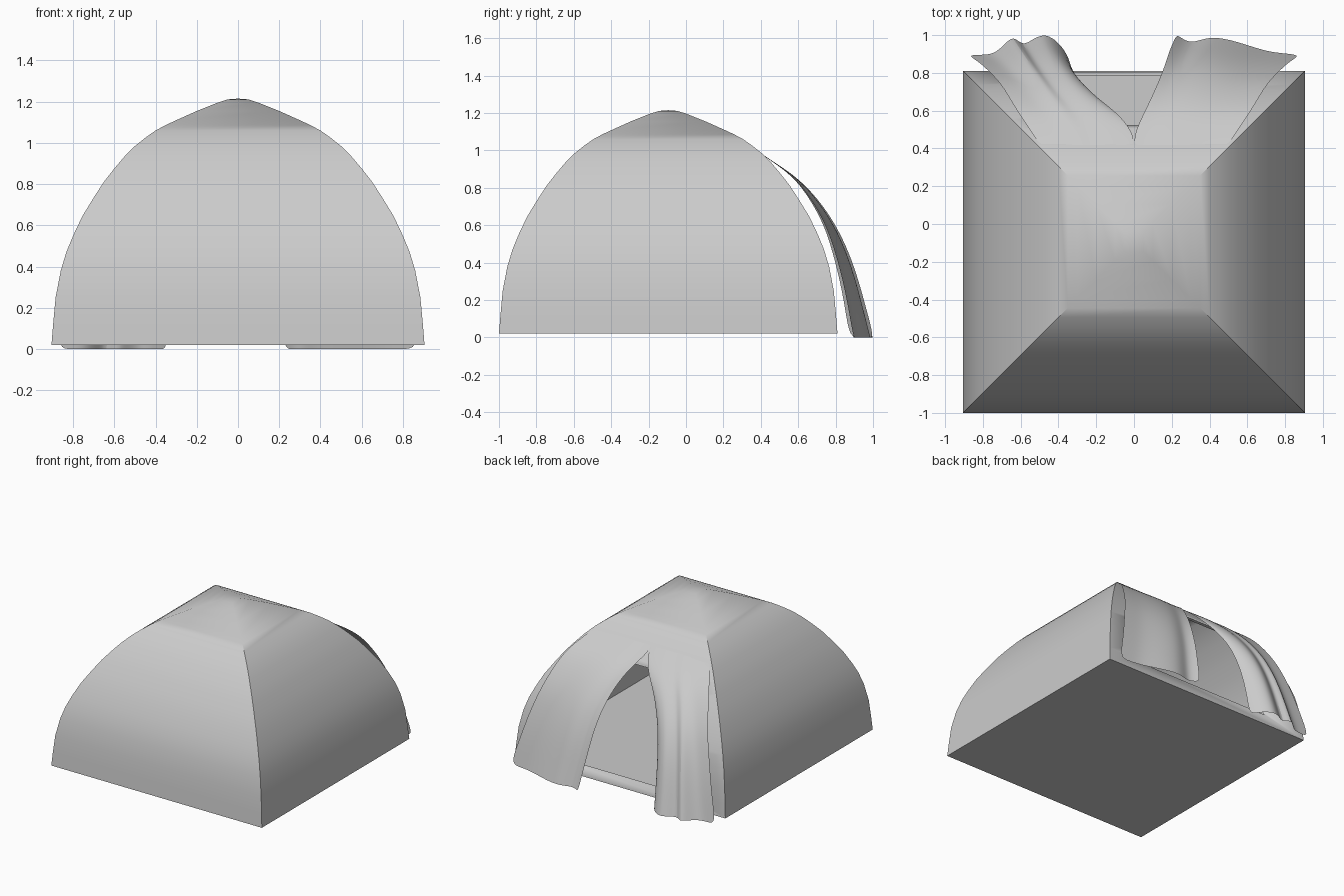
import bpy, bmesh

if "Cube" in bpy.data.objects:
    bpy.data.objects.remove(bpy.data.objects["Cube"])

CY = -0.095  # tent centre in y


def make(name, verts, faces, smooth=35):
    me = bpy.data.meshes.new(name)
    me.from_pydata(verts, [], faces)
    bm = bmesh.new()
    bm.from_mesh(me)
    bmesh.ops.recalc_face_normals(bm, faces=bm.faces)
    bm.to_mesh(me)
    bm.free()
    ob = bpy.data.objects.new(name, me)
    bpy.context.collection.objects.link(ob)
    bpy.ops.object.select_all(action='DESELECT')
    bpy.context.view_layer.objects.active = ob
    ob.select_set(True)
    bpy.ops.object.shade_smooth_by_angle(angle=smooth * 3.14159 / 180)
    return ob


# tent shell: stacked square rings following the dome profile (half width, height)
profile = [(.905, .02), (.897, .12), (.885, .25), (.86, .38), (.833, .47), (.8, .55),
           (.755, .645), (.7, .735), (.65, .812), (.6, .876), (.55, .935), (.5, .985),
           (.45, 1.025), (.4, 1.06), (.35, 1.087), (.3, 1.11), (.2, 1.155), (.1, 1.195),
           (.05, 1.211)]
verts, faces = [], []
for r, z in profile:
    verts += [(-r, CY - r, z), (r, CY - r, z), (r, CY + r, z), (-r, CY + r, z)]
for i in range(len(profile) - 1):
    for k in range(4):
        a, b = i * 4 + k, i * 4 + (k + 1) % 4
        faces.append((a, b, b + 4, a + 4))
verts.append((0, CY, 1.215))
top = (len(profile) - 1) * 4
faces += [(top + k, top + (k + 1) % 4, top + 4) for k in range(4)]
faces.append((3, 2, 1, 0))
tent = make("tent_shell", verts, faces)

# doorway cutter in the back wall
door = [(-.55, .1), (.55, .1), (.4, .85), (-.4, .85)]
cutter = make("door_cutter",
              [(x, .35, z) for x, z in door] + [(x, 1.2, z) for x, z in door],
              [(0, 1, 2, 3), (7, 6, 5, 4)] +
              [(k, (k + 1) % 4, (k + 1) % 4 + 4, k + 4) for k in range(4)])
cutter.hide_render = True
cutter.hide_viewport = False
cutter.display_type = 'WIRE'

wall = tent.modifiers.new("wall", 'SOLIDIFY')
wall.thickness = 0.025
wall.offset = -1
cut = tent.modifiers.new("door", 'BOOLEAN')
cut.operation = 'DIFFERENCE'
cut.solver = 'EXACT'
cut.object = cutter
# shading modifier stays last; bake the shell so the cutter is only a helper
bpy.context.view_layer.update()
baked = bpy.data.meshes.new_from_object(tent.evaluated_get(bpy.context.evaluated_depsgraph_get()))
tent.modifiers.clear()
tent.data = baked
bpy.data.objects.remove(cutter)

# door curtains: rows of (z, back y, front y, outer x, left inner x, right inner x)
rows = [(.972, .415, .42, .50, 0, 0), (.925, .485, .49, .54, .005, .005),
        (.85, .585, .60, .61, .08, .06), (.74, .67, .705, .66, .19, .11),
        (.6, .75, .80, .71, .27, .15), (.45, .80, .87, .76, .31, .175),
        (.3, .84, .92, .80, .33, .19), (.15, .87, .96, .84, .34, .21),
        (.0, .895, 1.0, .88, .345, .225)]
# fold depth across the cloth, from outer to inner edge
left_folds = [(0, 0), (.14, .0), (.26, .05), (.36, .5), (.45, 1.0), (.54, .45),
              (.63, .75), (.75, 1.08), (.86, .8), (.95, .3), (1, -.2)]
right_folds = [(0, 0), (.14, .08), (.27, .18), (.43, .5), (.56, .75), (.69, .9),
               (.79, .8), (.88, .6), (.95, .8), (1, 1.05)]


def curtain(name, side, folds, col):
    n = len(folds)
    vs = [(side * (r[3] + (r[col] - r[3]) * u), r[1] + (r[2] - r[1]) * f, r[0])
          for r in rows for u, f in folds]
    fs = [(i * n + j, i * n + j + 1, (i + 1) * n + j + 1, (i + 1) * n + j)
          for i in range(len(rows) - 1) for j in range(n - 1)]
    ob = make(name, vs, fs, 80)
    sub = ob.modifiers.new("soft_cloth", 'SUBSURF')
    sub.levels = sub.render_levels = 2


curtain("left_curtain", -1, left_folds, 4)
curtain("right_curtain", 1, right_folds, 5)
